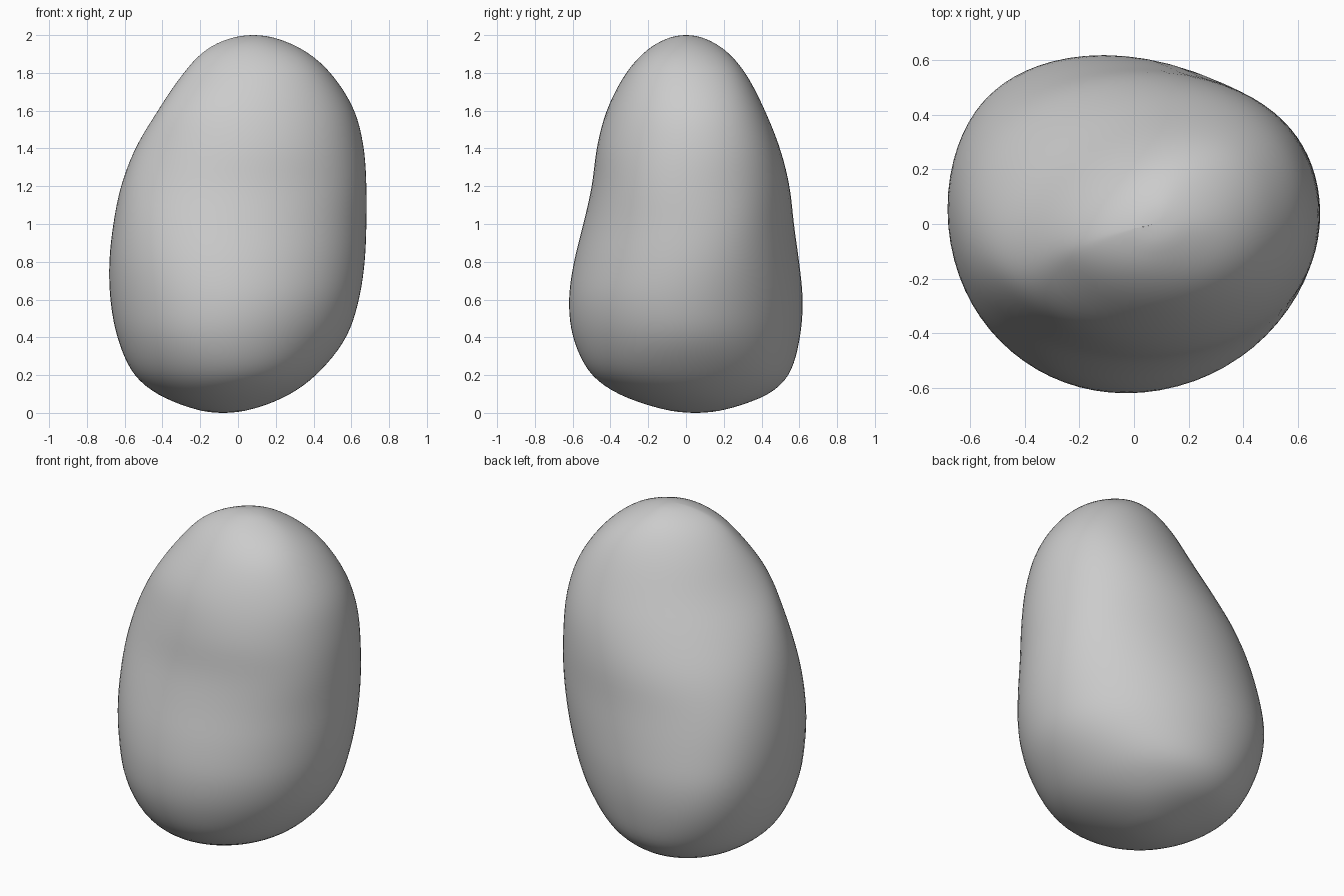
import bpy, bmesh, math
from math import pi, cos, sin

if "Cube" in bpy.data.objects:
    bpy.data.objects.remove(bpy.data.objects["Cube"])

# Height, then how far the section reaches in 8 directions (every 45 deg from +x)
SECTIONS = [
    (0.00, -.08, -.02, .05, .09, .08, .02, -.05, -.09),
    (0.05, .17, .245, .32, .355, .32, .28, .23, .175),
    (0.10, .28, .34, .44, .475, .43, .395, .36, .30),
    (0.20, .415, .455, .545, .585, .55, .52, .50, .455),
    (0.40, .575, .56, .605, .68, .64, .62, .60, .58),
    (0.60, .642, .61, .62, .712, .677, .65, .622, .63),
    (0.80, .672, .64, .60, .69, .682, .65, .595, .63),
    (1.00, .68, .655, .572, .645, .66, .625, .545, .615),
    (1.20, .68, .655, .55, .575, .62, .58, .50, .605),
    (1.40, .667, .638, .50, .47, .545, .52, .475, .585),
    (1.60, .617, .58, .42, .35, .425, .445, .422, .535),
    (1.80, .49, .455, .315, .235, .288, .305, .318, .43),
    (1.90, .38, .34, .232, .157, .198, .213, .232, .33),
    (1.96, .27, .23, .15, .082, .105, .118, .15, .222),
    (2.00, .08, .06, 0, -.06, -.08, -.06, 0, .06),
]
T = [math.acos(1 - s[0]) for s in SECTIONS]
SEG, RINGS = 72, 64


def slope(i, k):
    a, b = max(i - 1, 0), min(i + 1, len(T) - 1)
    return (SECTIONS[b][k] - SECTIONS[a][k]) / (T[b] - T[a])


def reach(t, k):
    """Smooth interpolation between the sections."""
    i = max(j for j in range(len(T) - 1) if T[j] <= t)
    d = T[i + 1] - T[i]
    u = (t - T[i]) / d
    return ((2*u**3 - 3*u**2 + 1) * SECTIONS[i][k] + (u**3 - 2*u**2 + u) * d * slope(i, k)
            + (3*u**2 - 2*u**3) * SECTIONS[i + 1][k] + (u**3 - u**2) * d * slope(i + 1, k))


def ring(t):
    """Rounded outline touching the eight reaches."""
    h = [reach(t, k + 1) for k in range(8)]
    coef = []
    for n, w in enumerate((0.5, 1, 1, 0.95, 0.4)):
        coef.append((w / 4 * sum(h[k] * cos(n * k * pi / 4) for k in range(8)),
                     w / 4 * sum(h[k] * sin(n * k * pi / 4) for k in range(8))))
    pts = []
    for s in range(SEG):
        q = 2 * pi * s / SEG
        r = sum(a * cos(n*q) + b * sin(n*q) for n, (a, b) in enumerate(coef))
        dr = sum(n * (b * cos(n*q) - a * sin(n*q)) for n, (a, b) in enumerate(coef))
        pts.append((r * cos(q) - dr * sin(q), r * sin(q) + dr * cos(q), 1 - cos(t)))
    return pts


# Pebble body: stacked rings closed by a point at each end
bm = bmesh.new()
loops = [[bm.verts.new(p) for p in ring(pi * i / RINGS)] for i in range(1, RINGS)]
for lo, hi in zip(loops, loops[1:]):
    for s in range(SEG):
        n = (s + 1) % SEG
        bm.faces.new((lo[s], lo[n], hi[n], hi[s]))
bottom, top = bm.verts.new((-.08, .05, 0)), bm.verts.new((.08, 0, 2))
for s in range(SEG):
    n = (s + 1) % SEG
    bm.faces.new((bottom, loops[0][n], loops[0][s]))
    bm.faces.new((top, loops[-1][s], loops[-1][n]))

# Even out small ripples
for _ in range(4):
    bmesh.ops.smooth_vert(bm, verts=[v for l in loops[3:-3] for v in l], factor=0.5,
                          use_axis_x=True, use_axis_y=True, use_axis_z=True)
bmesh.ops.recalc_face_normals(bm, faces=bm.faces)
for f in bm.faces:
    f.smooth = True
mesh = bpy.data.meshes.new("pebble_body")
bm.to_mesh(mesh)
bm.free()
bpy.context.collection.objects.link(bpy.data.objects.new("pebble_body", mesh))
